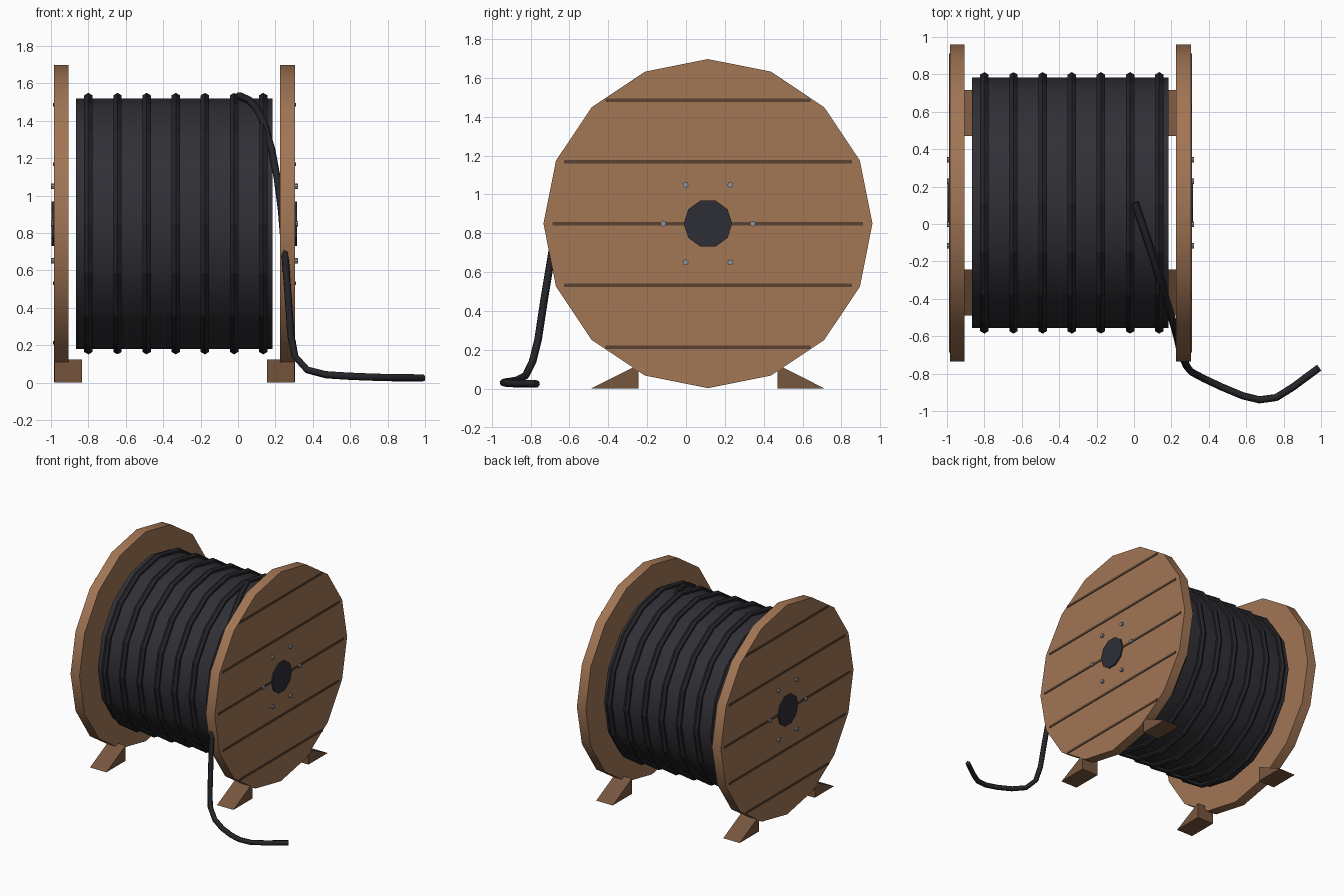
import bpy, bmesh, math

if "Cube" in bpy.data.objects:
    bpy.data.objects.remove(bpy.data.objects["Cube"])

CY, CZ = 0.113, 0.85          # axle position
MID = -0.34                   # mirror plane between the flanges


def mat(name, col):
    m = bpy.data.materials.new(name)
    m.diffuse_color = (*col, 1)
    m.use_nodes = True
    m.node_tree.nodes["Principled BSDF"].inputs["Base Color"].default_value = m.diffuse_color
    return m


WOOD = mat("wood", (0.36, 0.18, 0.09))
FOOT = mat("dark wood", (0.185, 0.093, 0.048))
GROOVE = mat("groove brown", (0.1, 0.055, 0.032))
DRUM = mat("cable black", (0.029, 0.029, 0.037))
RING = mat("strand black", (0.018, 0.018, 0.022))
HUB = mat("hub steel", (0.026, 0.028, 0.037))
BOLT = mat("bolt grey", (0.27, 0.30, 0.33))


def smooth(ob):
    bpy.ops.object.select_all(action='DESELECT')
    ob.select_set(True)
    bpy.context.view_layer.objects.active = ob
    bpy.ops.object.shade_smooth_by_angle(angle=math.radians(30))


def prism(name, pts, x0, x1, material):
    """Extrude a (y, z) outline along x."""
    bm = bmesh.new()
    f = bm.faces.new([bm.verts.new((x0, y, z)) for y, z in pts])
    r = bmesh.ops.extrude_face_region(bm, geom=[f])
    for v in r["geom"]:
        if isinstance(v, bmesh.types.BMVert):
            v.co.x = x1
    bmesh.ops.recalc_face_normals(bm, faces=bm.faces)
    me = bpy.data.meshes.new(name)
    bm.to_mesh(me)
    bm.free()
    me.materials.append(material)
    ob = bpy.data.objects.new(name, me)
    bpy.context.collection.objects.link(ob)
    return ob


def ngon(n, r, y=CY, z=CZ):
    return [(y + r * math.cos(2 * math.pi * i / n),
             z + r * math.sin(2 * math.pi * i / n)) for i in range(n)]


# wound cable drum
smooth(prism("cable_drum", ngon(16, 0.67), -0.865, 0.185, DRUM))

# raised strands around the drum
for i in range(7):
    bpy.ops.mesh.primitive_torus_add(
        major_segments=16, minor_segments=6, major_radius=0.673, minor_radius=0.026,
        location=(-0.80 + i * 0.1558, CY, CZ), rotation=(0, math.pi / 2, 0))
    ob = bpy.context.object
    ob.name = f"cable_strand_{i + 1}"
    ob.data.materials.append(RING)

# both ends of the reel, mirrored about the middle
for side, s in (("right", 1), ("left", -1)):
    def X(x):
        return MID + s * (x - MID)

    smooth(prism(side + "_flange", ngon(16, 0.847), X(0.225), X(0.305), WOOD))
    prism(side + "_hub_cap", ngon(10, 0.125), X(0.30), X(0.316), HUB)

    # plank grooves
    for k in range(-2, 3):
        dz = k * 0.318
        h = 0.944 * math.sqrt(0.847 ** 2 - dz ** 2)
        z = CZ + dz
        prism(f"{side}_groove_{k + 3}",
              [(CY - h, z - 0.009), (CY + h, z - 0.009), (CY + h, z + 0.009), (CY - h, z + 0.009)],
              X(0.302), X(0.310), GROOVE)

    # bolts around the hub
    for k in range(6):
        a = k * math.pi / 3
        prism(f"{side}_bolt_{k + 1}",
              ngon(8, 0.015, CY + 0.23 * math.cos(a), CZ + 0.23 * math.sin(a)),
              X(0.30), X(0.321), BOLT)

    # wedge feet
    for where, d in (("front", -1), ("back", 1)):
        prism(f"{side}_{where}_foot",
              [(CY + d * 0.357, 0), (CY + d * 0.603, 0), (CY + d * 0.357, 0.124)],
              X(0.155), X(0.302), FOOT)

# loose cable end running down to the floor
path = [(0.005, 0.115, 1.535), (0.06, -0.05, 1.51), (0.10, -0.17, 1.465), (0.14, -0.30, 1.385),
        (0.18, -0.43, 1.25), (0.21, -0.53, 1.09), (0.232, -0.61, 0.92), (0.25, -0.69, 0.70),
        (0.268, -0.73, 0.46), (0.283, -0.762, 0.25), (0.305, -0.79, 0.14), (0.37, -0.825, 0.068),
        (0.47, -0.872, 0.042), (0.58, -0.918, 0.035), (0.67, -0.94, 0.031), (0.76, -0.928, 0.028),
        (0.85, -0.872, 0.026), (0.99, -0.768, 0.025)]
cu = bpy.data.curves.new("loose_cable", 'CURVE')
cu.dimensions = '3D'
cu.bevel_depth = 0.02
cu.bevel_resolution = 1
cu.use_fill_caps = True
sp = cu.splines.new('POLY')
sp.points.add(len(path) - 1)
for p, c in zip(sp.points, path):
    p.co = (*c, 1)
cu.materials.append(RING)
cable = bpy.data.objects.new("loose_cable", cu)
bpy.context.collection.objects.link(cable)
bpy.ops.object.select_all(action='DESELECT')
cable.select_set(True)
bpy.context.view_layer.objects.active = cable
bpy.ops.object.convert(target='MESH')
